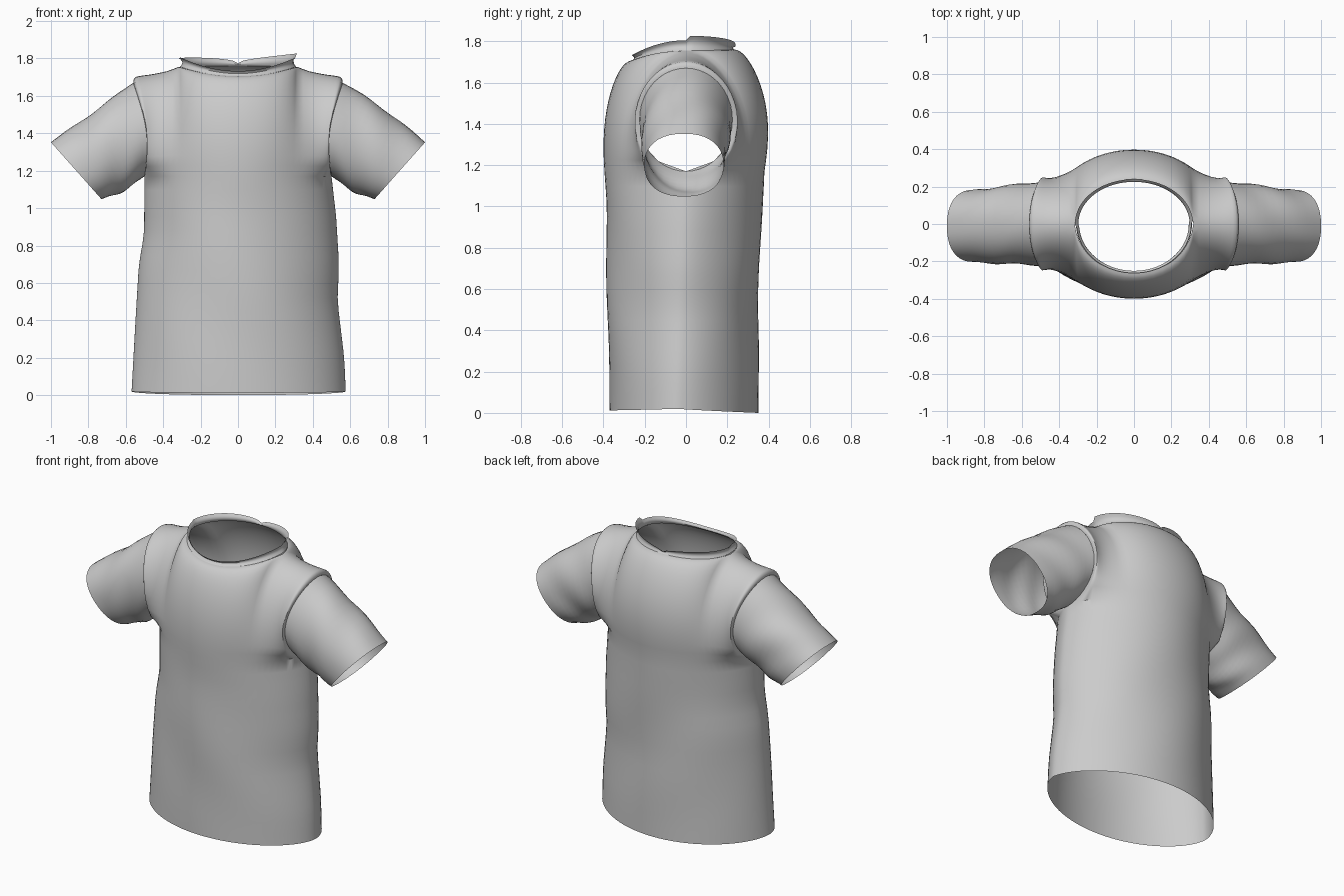
import bpy, bmesh, math
from math import sin, cos, pi

if "Cube" in bpy.data.objects:
    bpy.data.objects.remove(bpy.data.objects["Cube"])

cloth = bpy.data.materials.new("grey cloth")
cloth.diffuse_color = (0.6, 0.6, 0.6, 1)
cloth.use_nodes = True
cloth.node_tree.nodes["Principled BSDF"].inputs["Base Color"].default_value = cloth.diffuse_color


def table(points, v):
    """Piecewise smooth interpolation through (key, value) points."""
    if v <= points[0][0]:
        return points[0][1]
    for (a, pa), (b, pb) in zip(points, points[1:]):
        if v <= b:
            return pa + (pb - pa) * (v - a) / (b - a)
    return points[-1][1]


def build(name, grids):
    """Make one welded cloth object from grids of points."""
    bm = bmesh.new()
    for rows in grids:
        vs = [[bm.verts.new(p) for p in row] for row in rows]
        for r0, r1 in zip(vs, vs[1:]):
            for i in range(len(r0) - 1):
                bm.faces.new((r0[i], r0[i + 1], r1[i + 1], r1[i]))
    bmesh.ops.remove_doubles(bm, verts=bm.verts, dist=0.0008)
    bmesh.ops.recalc_face_normals(bm, faces=bm.faces)
    me = bpy.data.meshes.new(name)
    bm.to_mesh(me)
    bm.free()
    me.materials.append(cloth)
    ob = bpy.data.objects.new(name, me)
    bpy.context.collection.objects.link(ob)
    bpy.context.view_layer.objects.active = ob
    ob.select_set(True)
    bpy.ops.object.shade_smooth_by_angle(angle=math.radians(50))
    ob.select_set(False)
    return ob


ARM_Z, SHOULDER_Z, SEAM_Y = 1.17, 1.67, 0.0
HALF, NECK = 20, 9          # columns per half panel, columns inside the neckline
LEFT = [(0, .57), (.4, .548), (.7, .53), (.86, .502), (1.17, .5)]
RIGHT = [(0, .577), (.2, .568), (.5, .532), (.7, .54), (.95, .525), (1.17, .5)]
FRONT = [(0, -.37), (.5, -.38), (1, -.385), (1.17, -.395)]
BACK = [(0, .35), (.5, .35), (1, .37), (1.17, .38)]
SHOULDER = [(.31, 1.755), (.36, 1.73), (.41, 1.715), (.5, 1.7), (.56, 1.67)]


def neckline(a, front):
    """Neck opening: a = -pi/2..pi/2 across one panel."""
    y = -.265 if front else .235
    zc = 1.705 if front else 1.76
    return .31 * sin(a), SEAM_Y + y * cos(a), zc + (1.755 - zc) * sin(a) ** 2


def armhole_x(f):
    return .5 + .06 * f - .045 * sin(pi * f) * (1 - .3 * f)


def lower_point(phi, z, front):
    w = table(LEFT if phi < 0 else RIGHT, z)
    d = table(FRONT if front else BACK, z)
    ys = -.04 * (1 - z / ARM_Z)
    c = max(cos(phi), 0) ** 1.2
    # soft cloth ripples
    rip = .005 * sin(7 * z + 4 * phi) * c * sin(pi * z / ARM_Z)
    return w * sin(phi), ys + (d - ys) * c + rip, z


def top_point(i, front):
    """Top edge of a panel: shoulder seam, neckline, shoulder seam."""
    if abs(i) <= NECK:
        return neckline(i / NECK * pi / 2, front)
    x = .31 + .25 * (abs(i) - NECK) / (HALF - NECK)
    return math.copysign(x, i), SEAM_Y, table(SHOULDER, x)


def panel(front):
    sgn = -1 if front else 1
    cols = range(-HALF, HALF + 1)
    rows = []
    # skirt of the shirt, with a slightly uneven hem
    for k in range(17):
        row = []
        for i in cols:
            phi = i / HALF * pi / 2
            hem = .02 - (.008 if front else .02) * max(cos(phi), 0)
            row.append(lower_point(phi, hem + (ARM_Z - hem) * k / 16, front))
        rows.append(row)
    # chest or back, rolling over to the shoulders
    for k in range(1, 17):
        t = k / 16 * pi / 2
        f = sin(t)
        row = []
        for i in cols:
            phi = i / HALF * pi / 2
            s = abs(sin(phi))
            b, e = lower_point(phi, ARM_Z, front), top_point(i, front)
            xa = math.copysign(armhole_x(f), phi)
            x = b[0] + (e[0] - b[0]) * f
            x += (xa - x) * s ** 8
            y = e[1] + (b[1] - e[1]) * cos(t)
            y += sgn * .225 * 2 * math.sqrt(max(f * (1 - f), 0)) * s ** 7
            y += sgn * (.012 if front else .03) * sin(pi * f) * cos(phi)
            row.append((x, y, b[2] + (e[2] - b[2]) * f))
        rows.append(row)
    return rows


build("shirt_body", [panel(True), panel(False)])


def spow(v, p):
    return math.copysign(abs(v) ** p, v)


def sleeve(side):
    """Tube from the armhole to the slanted cuff."""
    rows = []
    for k in range(13):
        v = k / 12
        row = []
        for j in range(41):
            a = 2 * pi * j / 40
            f = (1 - cos(a)) / 2
            ax, ay = armhole_x(f), SEAM_Y - .225 * sin(a)
            az = ARM_Z + (SHOULDER_Z - ARM_Z) * f
            u = -spow(cos(a), .9)
            ex, ey, ez = .865 + .135 * u, -.01 - .192 * spow(sin(a), .85), 1.2 + .152 * u
            # right sleeve is a little fuller on top, both sag beneath
            puff = sin(pi * v) * ((.02 if side > 0 else 0) * max(u, 0) ** 2
                                  - .018 * max(-u, 0) ** 2)
            fold = .007 * sin(3 * a + 9 * v) * sin(pi * v)
            row.append((side * (ax + (ex - ax) * v),
                        ay + (ey - ay) * v + fold * sin(a),
                        az + (ez - az) * v + puff + fold * cos(a)))
        rows.append(row)
    return rows


build("sleeve_right", [sleeve(1)])
build("sleeve_left", [sleeve(-1)])

# collar band: low at the front, raised at the sides and in two waves at the back
collar = []
for k in range(5):
    v = k / 4
    row = []
    for j in range(73):
        a = 2 * pi * j / 72
        front = cos(a) > 0
        x, y, z = neckline(math.asin(max(-1, min(1, sin(a)))), front)
        if front:
            rise = .028 + .022 * sin(a) ** 2
        else:
            rise = .015 + .045 * abs(sin(a)) ** .5 + .012 * sin(a) * abs(sin(a))
        lean = 1 - .05 * sin(pi * v) + (.02 * v if not front else -.01 * v)
        row.append((x * lean, y * lean, z + rise * v))
    collar.append(row)
build("collar", [collar])
